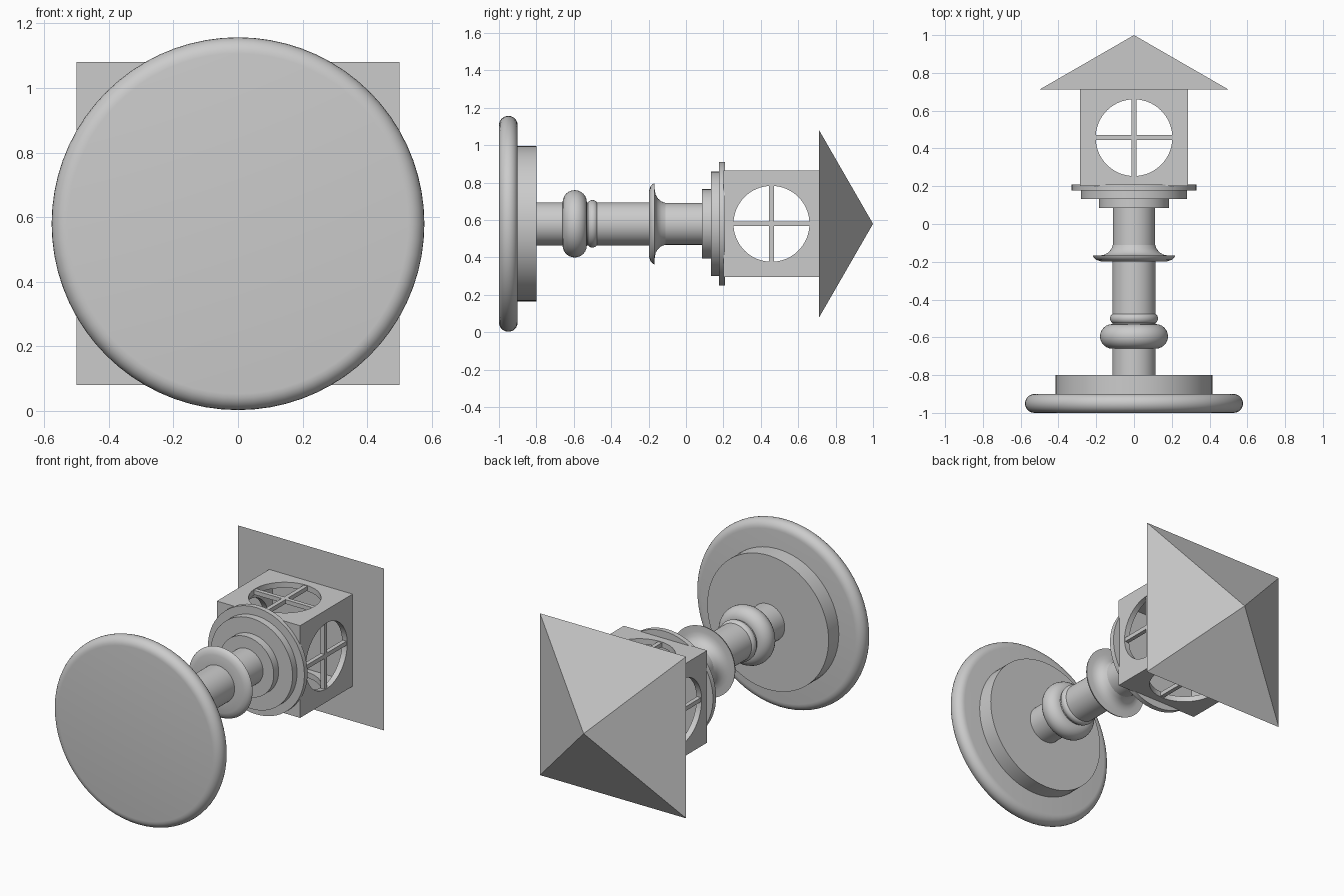
import bpy, bmesh, math
from mathutils import Matrix, Vector

if "Cube" in bpy.data.objects:
    bpy.data.objects.remove(bpy.data.objects["Cube"])

AXIS_Z = 0.58      # height of the long axis, which runs along y
SEG = 72

grey = bpy.data.materials.new("plain grey")
grey.diffuse_color = (0.6, 0.6, 0.6, 1)
grey.use_nodes = True
grey.node_tree.nodes["Principled BSDF"].inputs["Base Color"].default_value = grey.diffuse_color


def finish(name, bm, smooth=False):
    bmesh.ops.recalc_face_normals(bm, faces=bm.faces)
    me = bpy.data.meshes.new(name)
    bm.to_mesh(me)
    bm.free()
    me.materials.append(grey)
    ob = bpy.data.objects.new(name, me)
    bpy.context.collection.objects.link(ob)
    if smooth:
        bpy.ops.object.select_all(action='DESELECT')
        ob.select_set(True)
        bpy.context.view_layer.objects.active = ob
        bpy.ops.object.shade_smooth_by_angle(angle=math.radians(35))
    return ob


def lathe(name, profile):
    """Turn (radius, y) points around the long axis and cap both ends."""
    bm = bmesh.new()
    rings = []
    for r, y in profile:
        rings.append([bm.verts.new((r * math.cos(a), y, AXIS_Z + r * math.sin(a)))
                      for a in (2 * math.pi * i / SEG for i in range(SEG))])
    for a, b in zip(rings, rings[1:]):
        for i in range(SEG):
            j = (i + 1) % SEG
            bm.faces.new((a[i], a[j], b[j], b[i]))
    bm.faces.new(rings[0])
    bm.faces.new(rings[-1])
    return finish(name, bm, True)


def disc(name, r, y0, y1):
    return lathe(name, [(r, y0), (r, y1)])


def round_disc(name, r, y0, y1, steps=12):
    """Disc with a half-round rim."""
    h, c = (y1 - y0) / 2, (y0 + y1) / 2
    angles = [math.pi * (i / steps - 0.5) for i in range(steps + 1)]
    return lathe(name, [(r - h + h * math.cos(a), c + h * math.sin(a)) for a in angles])


def box(name, centre, size):
    bm = bmesh.new()
    bmesh.ops.create_cube(bm, size=1, matrix=Matrix.Translation(centre) @ Matrix.Diagonal((*size, 1)))
    return finish(name, bm)


def cut(ob, cutter):
    mod = ob.modifiers.new("cut", 'BOOLEAN')
    mod.operation = 'DIFFERENCE'
    mod.solver = 'EXACT'
    mod.object = cutter
    cutter.hide_render = True
    bpy.context.view_layer.objects.active = ob
    bpy.ops.object.modifier_apply(modifier=mod.name)
    bpy.data.objects.remove(cutter)


# Base and post
round_disc("base_rim", 0.577, -1.0, -0.9)
disc("base_step", 0.415, -0.9, -0.8)
disc("lower_post", 0.115, -0.8, -0.19)
round_disc("large_collar", 0.18, -0.66, -0.53)
round_disc("small_collar", 0.127, -0.53, -0.47)
lathe("flared_flange", [(0.11, -0.198), (0.175, -0.198), (0.2, -0.19), (0.213, -0.178),
                        (0.217, -0.168), (0.18, -0.167), (0.155, -0.162), (0.135, -0.15),
                        (0.12, -0.132), (0.112, -0.11)])
disc("upper_post", 0.112, -0.19, 0.09)

# Stepped plates under the lamp house
for name, r, y0, y1 in (("small_plate", 0.185, 0.085, 0.133),
                        ("middle_plate", 0.28, 0.133, 0.177),
                        ("large_plate", 0.33, 0.177, 0.208)):
    disc(name, r, y0, y1)

# Hollow lamp house with a round window on each of four sides
HALF, WALL, WIN_Y, WIN_R = 0.285, 0.035, 0.457, 0.203
house_c, house_len = Vector((0, 0.456, AXIS_Z)), 0.512
house = box("lamp_house", house_c, (2 * HALF, house_len, 2 * HALF))
inner = 2 * (HALF - WALL)
cut(house, box("hollow_cutter", house_c, (inner, house_len - 2 * 0.02, inner)))
for turn in (Matrix(), Matrix.Rotation(math.pi / 2, 4, 'Y')):
    bm = bmesh.new()
    bmesh.ops.create_cone(bm, cap_ends=True, segments=64, radius1=WIN_R, radius2=WIN_R, depth=1,
                          matrix=Matrix.Translation((0, WIN_Y, AXIS_Z)) @ turn)
    cut(house, finish("window_cutter", bm))
bpy.ops.object.select_all(action='DESELECT')
house.select_set(True)
bpy.context.view_layer.objects.active = house
bpy.ops.object.shade_smooth_by_angle(angle=math.radians(35))

# Crossed bars in every window
BAR, LONG, off = 0.026, 2 * WIN_R + 0.004, HALF - WALL / 2
for side in (-1, 1):
    tag = "a" if side < 0 else "b"
    x_c = (side * off, WIN_Y, AXIS_Z)
    z_c = (0, WIN_Y, AXIS_Z + side * off)
    box("side_bar_upright_" + tag, x_c, (0.026, BAR, LONG))
    box("side_bar_level_" + tag, x_c, (0.026, LONG, BAR))
    box("top_bar_cross_" + tag, z_c, (LONG, BAR, 0.026))
    box("top_bar_long_" + tag, z_c, (BAR, LONG, 0.026))

# Pyramid roof
bm = bmesh.new()
base = [bm.verts.new((x, 0.712, AXIS_Z + z))
        for x, z in ((-0.5, -0.5), (0.5, -0.5), (0.5, 0.5), (-0.5, 0.5))]
tip = bm.verts.new((0, 1.0, AXIS_Z))
bm.faces.new(base)
for i in range(4):
    bm.faces.new((base[i], base[(i + 1) % 4], tip))
finish("pyramid_roof", bm)
